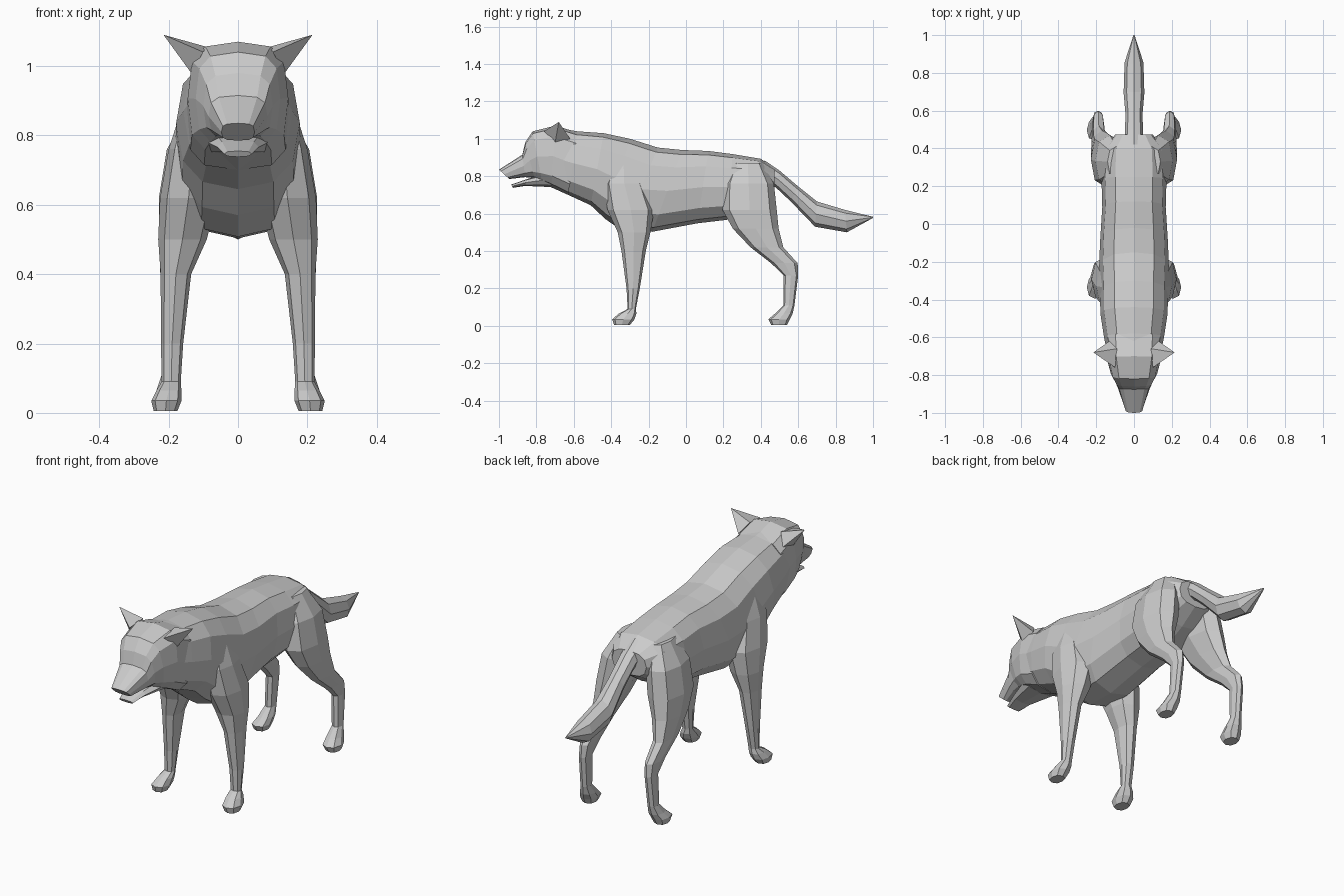
import bpy, bmesh, math


def ring(bm, a, b, w, x=0.0, n=12, p=0.8):
    """Squarish ring through side-view points a and b (y, z), half-width w."""
    cy, cz = (a[0] + b[0]) / 2, (a[1] + b[1]) / 2
    vy, vz = (a[0] - b[0]) / 2, (a[1] - b[1]) / 2
    out = []
    for i in range(n):
        t = math.pi / 2 + 2 * math.pi * i / n
        c, s = math.cos(t), math.sin(t)
        c = math.copysign(abs(c) ** p, c) if abs(c) > 1e-6 else 0
        s = math.copysign(abs(s) ** p, s) if abs(s) > 1e-6 else 0
        out.append(bm.verts.new((x + w * c, cy + vy * s, cz + vz * s)))
    return out


def finish(name, bm, mirror):
    bmesh.ops.recalc_face_normals(bm, faces=bm.faces)
    me = bpy.data.meshes.new(name)
    bm.to_mesh(me)
    bm.free()
    ob = bpy.data.objects.new(name, me)
    bpy.context.collection.objects.link(ob)
    if mirror:
        ob.modifiers.new("Mirror", 'MIRROR')
    return ob


def loft(name, rings, n=12, p=0.8, mirror=False):
    bm = bmesh.new()
    rs = [ring(bm, (r[0], r[1]), (r[2], r[3]), r[4],
               r[5] if len(r) > 5 else 0, n, p) for r in rings]
    for r, q in zip(rs, rs[1:]):
        for i in range(n):
            j = (i + 1) % n
            bm.faces.new((r[i], r[j], q[j], q[i]))
    bm.faces.new(rs[0])
    bm.faces.new(rs[-1])
    return finish(name, bm, mirror)


def leg(name, rows):
    """Rows are z, y front, y back, x inner, x outer."""
    loft(name, [(y1, z, y0, z, (x1 - x0) / 2, (x0 + x1) / 2)
                for z, y0, y1, x0, x1 in rows], n=8, p=0.85, mirror=True)


# head: muzzle, stop, brow and skull
loft("head", [
    (-1.00, .835, -.945, .785, .048),
    (-.875, .915, -.86, .795, .085),
    (-.86, .98, -.81, .79, .10),
    (-.82, 1.04, -.77, .77, .122),
    (-.70, 1.07, -.72, .745, .145),
    (-.58, 1.035, -.63, .70, .15)], n=12, p=0.62)

# neck, chest, belly and rump
loft("body", [
    (-.70, 1.06, -.73, .745, .135),
    (-.58, 1.04, -.63, .70, .158),
    (-.44, 1.03, -.51, .645, .178),
    (-.30, 1.00, -.43, .57, .18),
    (-.15, .953, -.34, .508, .185),
    (-.02, .94, -.18, .503, .18),
    (.12, .935, .06, .548, .168),
    (.25, .918, .22, .567, .172),
    (.40, .893, .37, .64, .165),
    (.475, .84, .47, .71, .10)], n=12, p=0.8)

# open lower jaw
loft("lower_jaw", [
    (-.935, .755, -.925, .738, .04),
    (-.85, .785, -.86, .748, .06),
    (-.70, .83, -.72, .742, .10)], n=8)

# bushy tail
loft("tail", [
    (.42, .885, .43, .76, .05),
    (.50, .83, .48, .74, .048),
    (.60, .745, .56, .665, .045),
    (.70, .665, .69, .53, .055),
    (.85, .62, .86, .50, .05),
    (1.0, .583, 1.0, .577, .003)], n=8, p=1.0)

# front legs with shoulder and paw
leg("front_leg", [
    (.90, -.39, -.28, .09, .155),
    (.76, -.44, -.22, .06, .20),
    (.62, -.42, -.17, .06, .225),
    (.50, -.365, -.19, .09, .23),
    (.40, -.345, -.215, .135, .223),
    (.20, -.318, -.247, .158, .222),
    (.09, -.312, -.268, .165, .22),
    (.065, -.36, -.265, .163, .235),
    (.035, -.395, -.275, .163, .25),
    (.005, -.385, -.30, .175, .243)])

# hind legs with thigh, hock and paw
leg("hind_leg", [
    (.87, .25, .41, .05, .14),
    (.76, .20, .47, .05, .205),
    (.62, .195, .485, .07, .228),
    (.52, .25, .495, .11, .228),
    (.42, .345, .52, .148, .225),
    (.335, .455, .597, .158, .22),
    (.27, .522, .60, .165, .217),
    (.11, .52, .58, .17, .22),
    (.065, .475, .57, .163, .235),
    (.035, .44, .555, .163, .25),
    (.005, .455, .54, .175, .243)])

# ears: hollowed spikes pointing outward
bm = bmesh.new()
base = [bm.verts.new(v) for v in
        ((.10, -.76, 1.04), (.135, -.70, .98), (.13, -.62, 1.00), (.09, -.66, 1.055))]
tip = bm.verts.new((.215, -.68, 1.09))
bm.faces.new(base)
for i in range(4):
    bm.faces.new((base[i], base[(i + 1) % 4], tip))
finish("ear", bm, True)
